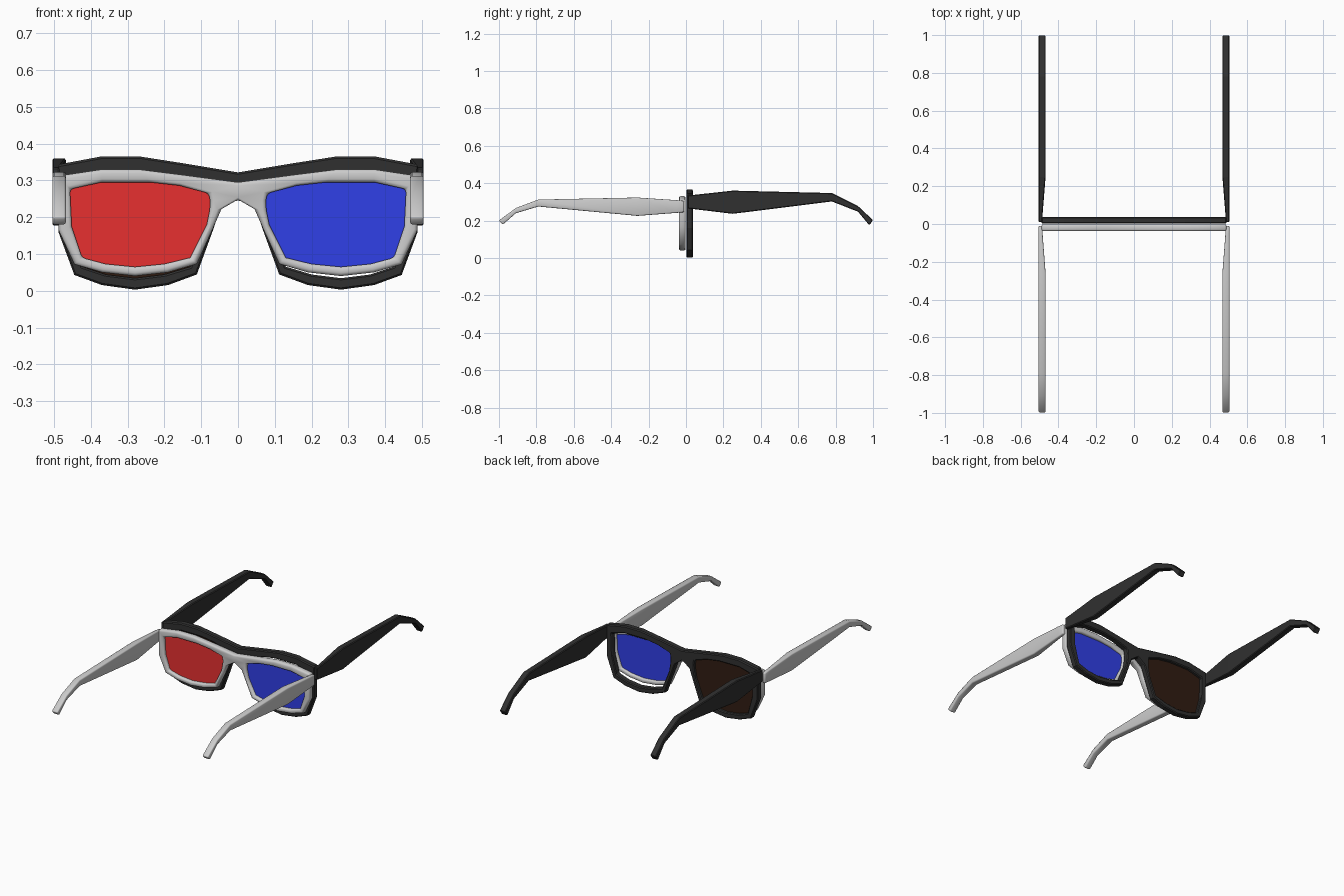
import bpy, bmesh, math

if "Cube" in bpy.data.objects:
    bpy.data.objects.remove(bpy.data.objects["Cube"])

# Right half outlines (x, z): outer rim and matching lens opening; first two outer points lie on the bridge
OUTER = [(0, .248), (0, .295), (.15, .315), (.27, .33), (.37, .33), (.49, .312), (.488, .165),
         (.445, .072), (.37, .05), (.28, .04), (.19, .05), (.112, .073), (.07, .165), (.045, .222)]
INNER = [(.076, .245), (.08, .265), (.16, .286), (.24, .295), (.37, .295), (.457, .276), (.452, .175),
         (.424, .09), (.36, .073), (.28, .065), (.2, .073), (.13, .09), (.085, .18), (.077, .22)]
# Temple stations: (y, top z, bottom z, inner x)
GREY_ARM = [(.01, .305, .245, .484), (.05, .309, .241, .484), (.26, .323, .225, .468),
            (.79, .312, .275, .468), (.91, .267, .239, .468), (1.0, .2, .178, .468)]
BLACK_ARM = [(.01, .335, .265, .484), (.05, .338, .26, .484), (.25, .36, .236, .468),
             (.78, .347, .302, .468), (.92, .277, .247, .468), (1.0, .202, .175, .468)]


def material(name, rgb):
    m = bpy.data.materials.new(name)
    m.diffuse_color = (*rgb, 1)
    m.use_nodes = True
    m.node_tree.nodes["Principled BSDF"].inputs["Base Color"].default_value = m.diffuse_color
    return m


def make(name, bm, mat, smooth=False, mirror=False, bevel=0.0):
    bmesh.ops.recalc_face_normals(bm, faces=bm.faces)
    me = bpy.data.meshes.new(name)
    bm.to_mesh(me)
    bm.free()
    ob = bpy.data.objects.new(name, me)
    bpy.context.collection.objects.link(ob)
    if mat:
        me.materials.append(mat)
    if mirror:
        ob.modifiers.new("mirror", 'MIRROR').use_clip = True
    if bevel:
        b = ob.modifiers.new("bevel", 'BEVEL')
        b.width, b.segments = bevel, 2 if smooth else 1
        b.limit_method, b.angle_limit = 'ANGLE', math.radians(55)
    if smooth:
        me.polygons.foreach_set("use_smooth", [True] * len(me.polygons))
    return ob


def rim(name, side, fit, mat, smooth):
    # Half rim as a four-sided ring, open at the bridge, then mirrored
    bm = bmesh.new()
    ring = lambda pts, y: [bm.verts.new((x, y * side, fit(z))) for x, z in pts]
    loops = [ring(OUTER, .002), ring(OUTER, .038), ring(INNER, .038), ring(INNER, .002)]
    n = len(OUTER)
    for k in range(4):
        a, b = loops[k], loops[(k + 1) % 4]
        for i in range(n):
            if k == 0 and i == 0:
                continue
            j = (i + 1) % n
            bm.faces.new((a[i], a[j], b[j], b[i]))
    make(name, bm, mat, smooth, True, .009 if smooth else .005)


def arms(name, side, stations, mat, smooth):
    # Rectangular temple lofted along y
    bm = bmesh.new()
    rows = [[bm.verts.new((x, y * side - (side * .02 if z == b and y == 1 else 0), z))
             for x, z in ((xi, b), (.505, b), (.505, t), (xi, t))] for y, t, b, xi in stations]
    for a, b in zip(rows, rows[1:]):
        for i in range(4):
            j = (i + 1) % 4
            bm.faces.new((a[i], a[j], b[j], b[i]))
    bm.faces.new(rows[0])
    bm.faces.new(rows[-1])
    make(name, bm, mat, smooth, True, .006 if smooth else .004)


def lens(name, sx, y, fit, mat):
    bm = bmesh.new()
    f = bm.faces.new([bm.verts.new((sx * x, y, fit(z))) for x, z in INNER])
    r = bmesh.ops.extrude_face_region(bm, geom=[f])
    for v in r['geom']:
        if isinstance(v, bmesh.types.BMVert):
            v.co.y += .004
    make(name, bm, mat)


black = material("black", (.03, .03, .03))
same = lambda z: z
tall = lambda z: 1.25 * z - .047

# Grey pair facing the front
rim("grey_rim", -1, same, None, True)
arms("grey_temples", -1, GREY_ARM, None, True)
lens("red_lens", -1, -.02, same, material("red", (.8, .03, .03)))
lens("blue_lens", 1, -.02, same, material("blue", (.03, .05, .8)))

# Taller black pair facing the back, with one dark lens
rim("black_rim", 1, tall, black, False)
arms("black_temples", 1, BLACK_ARM, black, False)
lens("dark_lens", -1, .016, tall, material("dark_brown", (.03, .012, .006)))
